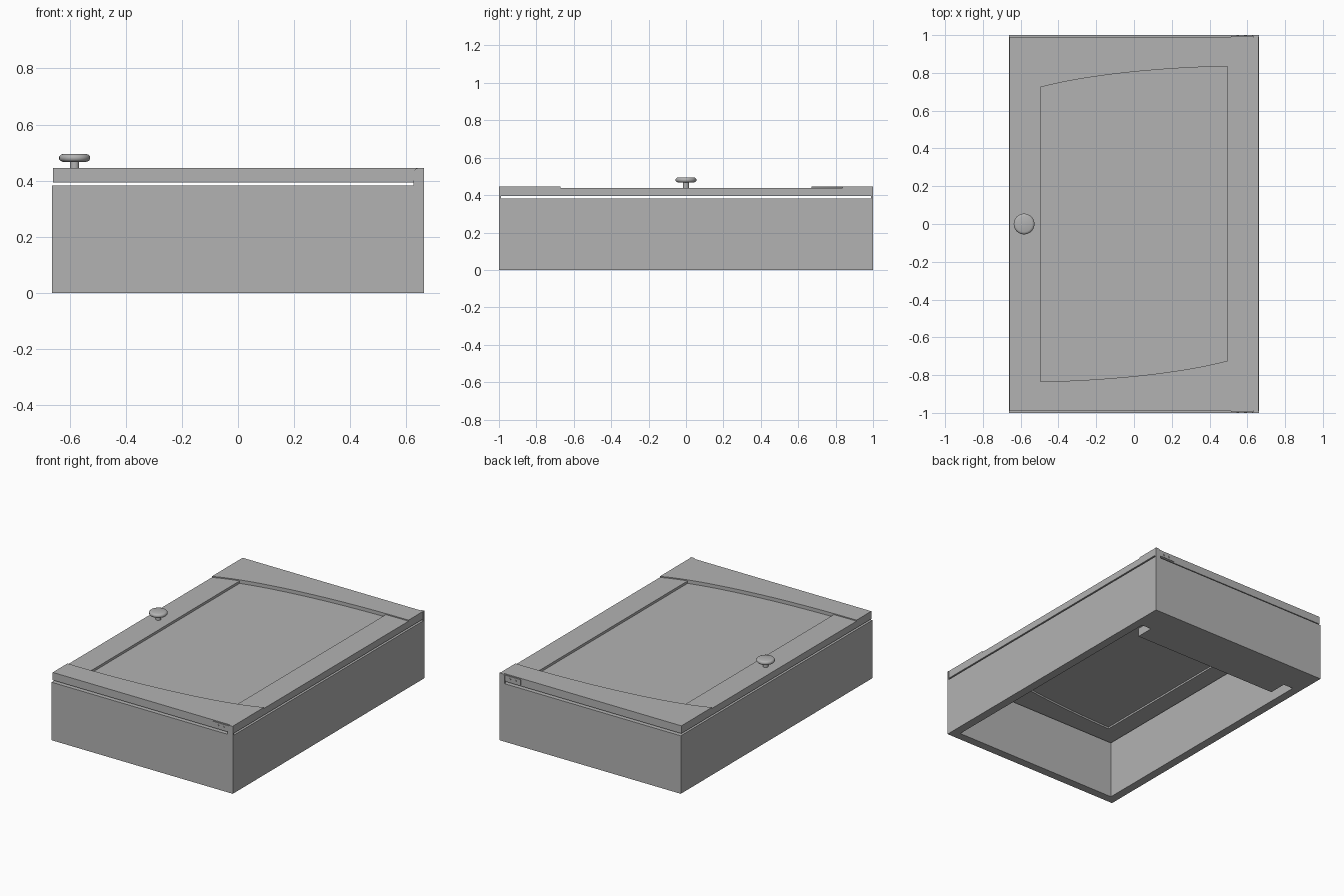
import bpy, bmesh, math

if "Cube" in bpy.data.objects:
    bpy.data.objects.remove(bpy.data.objects["Cube"])

grey = bpy.data.materials.new("plain grey")
grey.diffuse_color = (0.45, 0.45, 0.45, 1)
grey.use_nodes = True
grey.node_tree.nodes["Principled BSDF"].inputs["Base Color"].default_value = grey.diffuse_color


def finish(name, bm):
    bmesh.ops.recalc_face_normals(bm, faces=bm.faces)
    me = bpy.data.meshes.new(name)
    bm.to_mesh(me)
    bm.free()
    ob = bpy.data.objects.new(name, me)
    bpy.context.collection.objects.link(ob)
    me.materials.append(grey)
    return ob


def prism(name, pts, lo, hi, axis="z"):
    """Extrude an outline: (x, y) along z, or (x, z) along y."""
    bm = bmesh.new()
    place = (lambda p, h: (p[0], p[1], h)) if axis == "z" else (lambda p, h: (p[0], h, p[1]))
    a = [bm.verts.new(place(p, lo)) for p in pts]
    b = [bm.verts.new(place(p, hi)) for p in pts]
    bm.faces.new(a[::-1])
    bm.faces.new(b)
    for i in range(len(pts)):
        j = (i + 1) % len(pts)
        bm.faces.new((a[i], a[j], b[j], b[i]))
    return finish(name, bm)


def rect(x0, x1, y0, y1):
    return [(x0, y0), (x1, y0), (x1, y1), (x0, y1)]


W, T = 0.662, 0.056          # half width, board thickness
BOX = 0.383                  # box height

# Open box: two long sides and two ends
for s, n in ((-1, "left"), (1, "right")):
    prism(f"box_side_{n}", rect(*sorted((s * W, s * (W - T))), -1, 1), 0, BOX)
for s, n in ((-1, "front"), (1, "back")):
    prism(f"box_end_{n}", rect(-W + T, W - T, *sorted((s, s * (1 - T)))), 0, BOX)

# Mounting rail with notched corners, flush with the underside
e = W - T
prism("mounting_rail", [(-e, 1 - T), (-e, 0.80), (-0.535, 0.80), (-0.535, 0.68),
                        (0.535, 0.68), (0.535, 0.80), (e, 0.80), (e, 1 - T)], 0, T)


# Swept edge shared by both rails; the front one is the back one turned half round
def back_edge(x):
    return 0.837 - 0.285 * (1 - math.sqrt(1 - ((0.66 - x) / 1.45) ** 2))


def front_edge(x):
    return -back_edge(-x)


def span(x0, x1, n=32):
    return [x0 + (x1 - x0) * i / n for i in range(n + 1)]


def between(x0, x1):
    xs = span(x0, x1)
    return [(x, front_edge(x)) for x in xs] + [(x, back_edge(x)) for x in reversed(xs)]


# Door: raised curved rails, lower stiles, recessed panel
D, Y, Z0 = 0.66, 0.991, 0.394
curve = [(x, back_edge(x)) for x in span(-D, D)]
prism("door_rail_back", curve + [(D, Y), (-D, Y)], Z0, 0.445)
prism("door_rail_front", [(-x, -y) for x, y in curve + [(D, Y), (-D, Y)]], Z0, 0.445)
prism("door_stile_left", between(-D, -0.495), Z0, 0.438)
prism("door_stile_right", between(0.495, D), Z0, 0.438)
prism("door_panel", between(-0.495, 0.495), 0.406, 0.422)

# Hinges on both door ends: leaf, rounded arm and two screws
arm = [(0.662, BOX - 0.003), (0.662, 0.445)]
arm += [(0.645 - 0.02 * math.sin(t), 0.425 + 0.02 * math.cos(t))
        for t in (i * math.pi / 12 for i in range(7))]
arm += [(0.625, BOX - 0.003)]
for s, n in ((-1, "front"), (1, "back")):
    prism(f"hinge_leaf_{n}", rect(0.513, 0.64, 0.401, 0.438), *sorted((s * 0.989, s * 0.995)), axis="y")
    prism(f"hinge_arm_{n}", arm, *sorted((s * 0.989, s * 1.0)), axis="y")
    for k, x in enumerate((0.55, 0.59)):
        ring = [(x + 0.007 * math.cos(a), 0.42 + 0.007 * math.sin(a))
                for a in (i * math.pi / 8 for i in range(16))]
        prism(f"hinge_screw_{n}_{k + 1}", ring, *sorted((s * 0.993, s * 0.997)), axis="y")

# Turned knob
profile = [(0, 0.43), (0.016, 0.43), (0.016, 0.467), (0.042, 0.467), (0.050, 0.470),
           (0.055, 0.476), (0.055, 0.486), (0.050, 0.492), (0.042, 0.495), (0, 0.495)]
bm = bmesh.new()
vs = [bm.verts.new((r, 0, z)) for r, z in profile]
es = [bm.edges.new(p) for p in zip(vs, vs[1:])]
bmesh.ops.spin(bm, geom=vs + es, cent=(0, 0, 0), axis=(0, 0, 1),
               angle=2 * math.pi, steps=32, use_duplicate=False)
bmesh.ops.remove_doubles(bm, verts=bm.verts, dist=0.0001)
knob = finish("knob", bm)
knob.location = (-0.582, 0, 0)
bpy.context.view_layer.objects.active = knob
knob.select_set(True)
bpy.ops.object.shade_smooth_by_angle(angle=math.radians(40))
